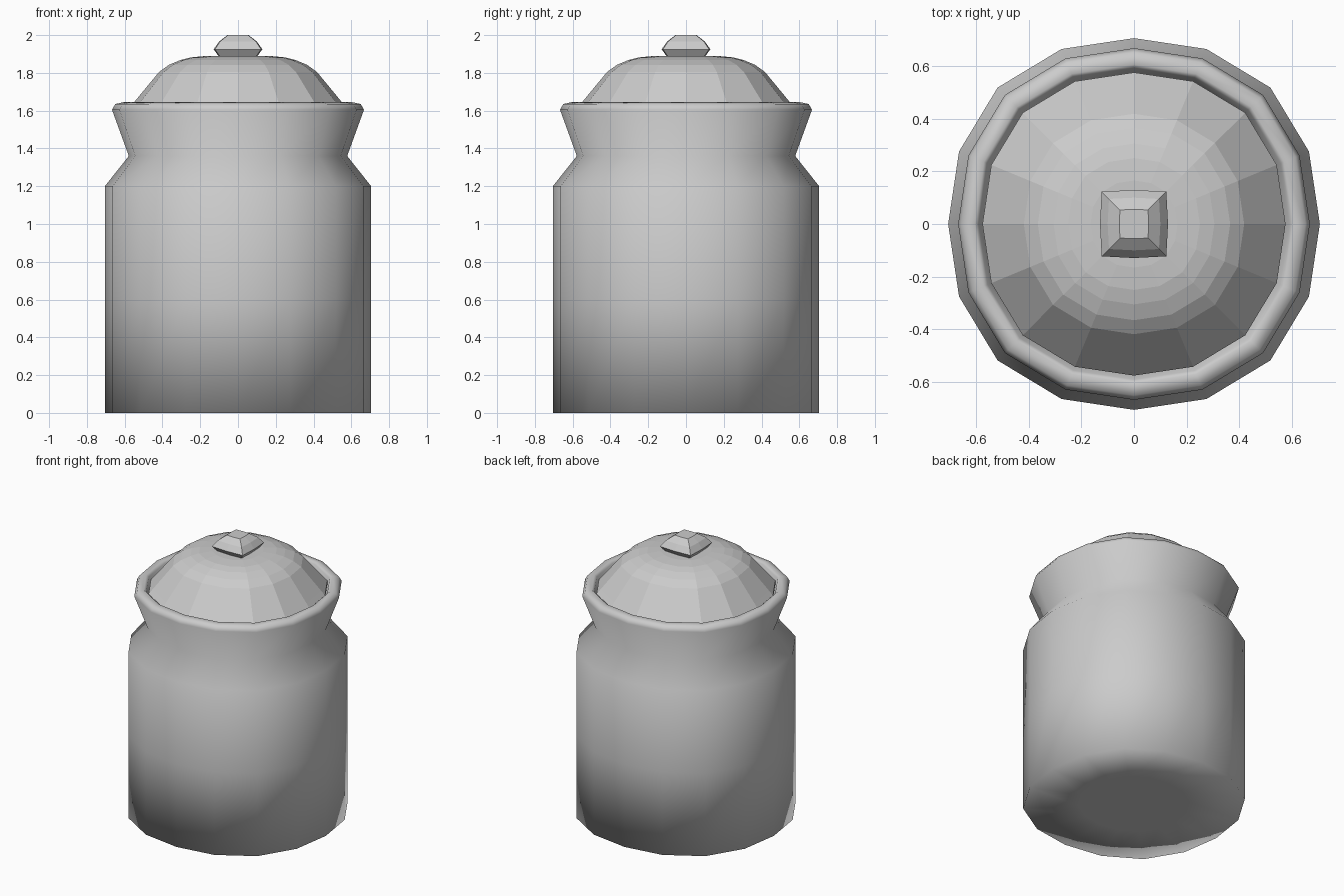
import bpy, bmesh, math

if "Cube" in bpy.data.objects:
    bpy.data.objects.remove(bpy.data.objects["Cube"])


def soft_ring(r, z, sides=16):
    """Ring of a rounded square: a little wider along the diagonals."""
    pts = []
    for i in range(sides):
        a = 2 * math.pi * i / sides
        k = r * (1 + 0.019 * (1 - math.cos(4 * a)))
        pts.append((k * math.cos(a), k * math.sin(a), z))
    return pts


def square_ring(half, z):
    """Eight-point square with slightly bulging sides."""
    c, m = half * 0.95, half
    return [(x, y, z) for x, y in ((m, 0), (c, c), (0, m), (-c, c),
                                   (-m, 0), (-c, -c), (0, -m), (c, -c))]


def loft(name, rings, smooth=False):
    """Skin a stack of rings and cap both ends."""
    bm = bmesh.new()
    loops = [[bm.verts.new(p) for p in ring] for ring in rings]
    n = len(loops[0])
    for a, b in zip(loops, loops[1:]):
        for i in range(n):
            j = (i + 1) % n
            bm.faces.new((a[i], a[j], b[j], b[i]))
    bm.faces.new(loops[0][::-1])
    bm.faces.new(loops[-1])
    bmesh.ops.recalc_face_normals(bm, faces=bm.faces)
    for f in bm.faces:
        f.smooth = smooth
    mesh = bpy.data.meshes.new(name)
    bm.to_mesh(mesh)
    bm.free()
    obj = bpy.data.objects.new(name, mesh)
    bpy.context.collection.objects.link(obj)
    return obj


# Jar: base, wall, shoulder, neck, flared rim, then the hollow inside
jar = [(0.35, 0), (0.705, 0), (0.705, 0.6), (0.705, 1.2), (0.578, 1.36),
       (0.667, 1.605), (0.65, 1.635), (0.605, 1.645), (0.59, 1.63),
       (0.52, 1.38), (0.62, 1.18), (0.62, 0.08), (0.35, 0.08)]
loft("jar_body", [soft_ring(r, z) for r, z in jar], smooth=True)

# Lid: faceted dome sitting inside the rim
lid = [(0.575, 1.59), (0.575, 1.615), (0.55, 1.645), (0.418, 1.805),
       (0.365, 1.843), (0.305, 1.868), (0.25, 1.882), (0.165, 1.89)]
loft("lid", [soft_ring(r, z) for r, z in lid])

# Knob: squared handle on top of the lid
knob = [(0.10, 1.885), (0.129, 1.925), (0.10, 1.966), (0.056, 2.0)]
loft("lid_knob", [square_ring(h, z) for h, z in knob])
